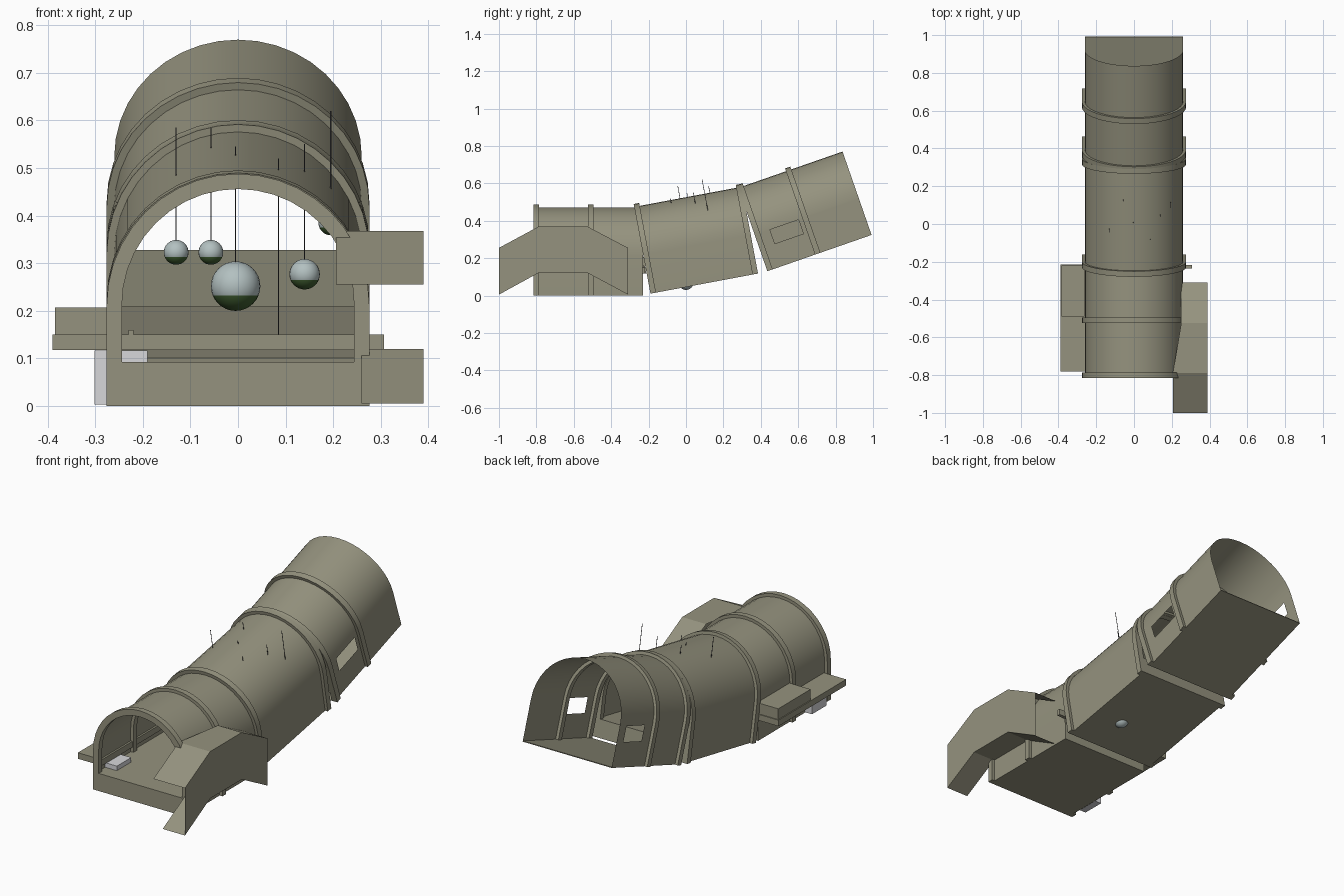
import bpy, bmesh, math
from mathutils import Vector, Matrix

cube = bpy.data.objects.get("Cube")
if cube:
    bpy.data.objects.remove(cube)


def material(name, rgb):
    m = bpy.data.materials.new(name)
    m.use_nodes = True
    m.diffuse_color = (*rgb, 1)
    m.node_tree.nodes["Principled BSDF"].inputs["Base Color"].default_value = (*rgb, 1)
    return m


OLIVE = material("olive grey", (0.30, 0.29, 0.21))
PALE = material("pale grey", (0.68, 0.68, 0.70))
GLASS = material("pale blue", (0.45, 0.53, 0.53))
GREEN = material("dark green", (0.05, 0.11, 0.03))
STRING = material("dark string", (0.08, 0.08, 0.09))


def finish(name, bm, mats, frame=None, smooth=False):
    bmesh.ops.recalc_face_normals(bm, faces=bm.faces)
    me = bpy.data.meshes.new(name)
    bm.to_mesh(me)
    bm.free()
    ob = bpy.data.objects.new(name, me)
    bpy.context.collection.objects.link(ob)
    for m in mats:
        me.materials.append(m)
    if frame:
        ob.matrix_world = frame
    if smooth:
        bpy.ops.object.select_all(action="DESELECT")
        ob.select_set(True)
        bpy.context.view_layer.objects.active = ob
        bpy.ops.object.shade_smooth_by_angle(angle=math.radians(30))
    return ob


def box(name, lo, hi, mat=OLIVE, frame=None):
    bm = bmesh.new()
    lo, hi = Vector(lo), Vector(hi)
    mid = (lo + hi) / 2
    bmesh.ops.create_cube(bm, size=1, matrix=Matrix.Translation(mid) @ Matrix.Diagonal((*(hi - lo), 1)))
    return finish(name, bm, [mat], frame)


SPRING, STEPS = 0.212, 20


def arch(r, legs=(0,)):
    """Cross-section: straight legs with a half-circle on top."""
    pts = [(-r, v) for v in legs]
    for i in range(STEPS + 1):
        a = math.pi * (1 - i / STEPS)
        pts.append((r * math.cos(a), SPRING + r * math.sin(a)))
    return pts + [(r, v) for v in reversed(legs)]


def shell(name, frame, length, holes=()):
    """Open arched sheet; holes are (side, u0, u1, v0, v1)."""
    us = sorted({0, length, *[u for h in holes for u in h[1:3]]})
    vs = sorted({0, *[v for h in holes for v in h[3:5]]})
    prof = arch(0.26, vs)
    bm = bmesh.new()
    rows = [[bm.verts.new((x, u, z)) for x, z in prof] for u in us]
    for j in range(len(us) - 1):
        for i in range(len(prof) - 1):
            q = (rows[j][i], rows[j][i + 1], rows[j + 1][i + 1], rows[j + 1][i])
            c = sum((p.co for p in q), Vector()) / 4
            if not any(c.x * s > 0 and a < c.y < b and lo < c.z < hi for s, a, b, lo, hi in holes):
                bm.faces.new(q)
    finish(name, bm, [OLIVE], frame, True)


def rib(name, frame, u, width=0.03):
    """Arched band standing slightly proud of the shell."""
    bm = bmesh.new()
    loops = []
    for r, y in ((0.244, u), (0.276, u), (0.276, u + width), (0.244, u + width)):
        loops.append([bm.verts.new((x, y, z)) for x, z in arch(r)])
    for k in range(4):
        a, b = loops[k], loops[(k + 1) % 4]
        for i in range(len(a) - 1):
            bm.faces.new((a[i], a[i + 1], b[i + 1], b[i]))
    for end in (0, -1):
        bm.faces.new([l[end] for l in loops])
    finish(name, bm, [OLIVE], frame, True)


def frame_at(y, z, degrees):
    return Matrix.Translation((0, y, z)) @ Matrix.Rotation(math.radians(degrees), 4, "X")


# Three tunnel sections, each tilted further upward
TILT = 10.6
windows = ((1, 0.086, 0.248, 0.126, 0.205), (-1, 0.37, 0.53, 0.126, 0.205))
sections = (
    ("front", frame_at(-0.815, 0, 0), 0.585, (0, 0.29), (), 0.093),
    ("middle", frame_at(-0.19, 0.01, TILT), 0.585, (0, 0.555), (), 0.093),
    ("rear", frame_at(0.435, 0.13, 19.2), 0.59, (0, 0.27), windows, 0.004),
)
for name, frame, length, ribs, holes, floor in sections:
    shell(name + "_tunnel_shell", frame, length, holes)
    box(name + "_floor", (-0.259, 0, 0), (0.259, length, floor), OLIVE, frame)
    for i, u in enumerate(ribs):
        rib(f"{name}_rib_{i + 1}", frame, u)

# Covered side ramp: outer wall, roof and ramp sheets, open at both ends
top = [(-1, 0.255), (-0.79, 0.368), (-0.525, 0.368), (-0.31, 0.255)]
low = [(-1, 0.005), (-0.79, 0.12), (-0.525, 0.12), (-0.31, 0.005)]
roof_inner = (0.206, 0.206, 0.25, 0.25)
bm = bmesh.new()
OUT = 0.39
to = [bm.verts.new((OUT, y, z)) for y, z in top]
lo = [bm.verts.new((OUT, y, z)) for y, z in low]
ti = [bm.verts.new((x, y, z)) for x, (y, z) in zip(roof_inner, top)]
li = [bm.verts.new((0.26, y, z)) for y, z in low]
for a, b in ((to, lo), (to, ti), (lo, li)):
    for i in range(3):
        bm.faces.new((a[i], a[i + 1], b[i + 1], b[i]))
finish("side_ramp_cover", bm, [OLIVE])

# Side ledge with its box, cross bar and a small pale block
box("side_ledge", (-0.39, -0.78, 0.118), (-0.25, -0.215, 0.15))
box("ledge_box", (-0.385, -0.49, 0.15), (-0.262, -0.22, 0.207))
box("cross_bar", (-0.39, -0.235, 0.118), (0.307, -0.218, 0.15))
box("bar_peg", (-0.23, -0.235, 0.15), (-0.22, -0.225, 0.16))
box("pale_block", (-0.302, -0.74, 0.003), (-0.19, -0.62, 0.117), PALE)


# Hanging two-tone balls on strings that pass through the roof
def ball(name, x, y, z, r, string_top, two_tone=True):
    bm = bmesh.new()
    bmesh.ops.create_uvsphere(bm, u_segments=24, v_segments=16, radius=r)
    if two_tone:
        for f in bm.faces:
            f.material_index = int(f.calc_center_median().z < -0.3 * r)
    finish(name, bm, [GLASS, GREEN], Matrix.Translation((x, y, z)), True)
    length = (string_top - z) / math.cos(math.radians(TILT))
    bm = bmesh.new()
    bmesh.ops.create_cone(bm, cap_ends=True, segments=6, radius1=0.0015, radius2=0.0015,
                          depth=length, matrix=Matrix.Translation((0, 0, length / 2)))
    finish(name + "_string", bm, [STRING], frame_at(y, z, TILT) @ Matrix.Translation((x, 0, 0)))


ball("far_right_ball", -0.13, 0.005, 0.323, 0.026, 0.585)
ball("right_ball", -0.057, 0.17, 0.323, 0.026, 0.585)
ball("large_ball", -0.005, 0.06, 0.252, 0.052, 0.545)
ball("left_ball", 0.14, 0.09, 0.277, 0.032, 0.55)
ball("far_left_ball", 0.195, 0.13, 0.385, 0.026, 0.62)
ball("low_ball", 0.085, 0.0, 0.07, 0.04, 0.52, False)
